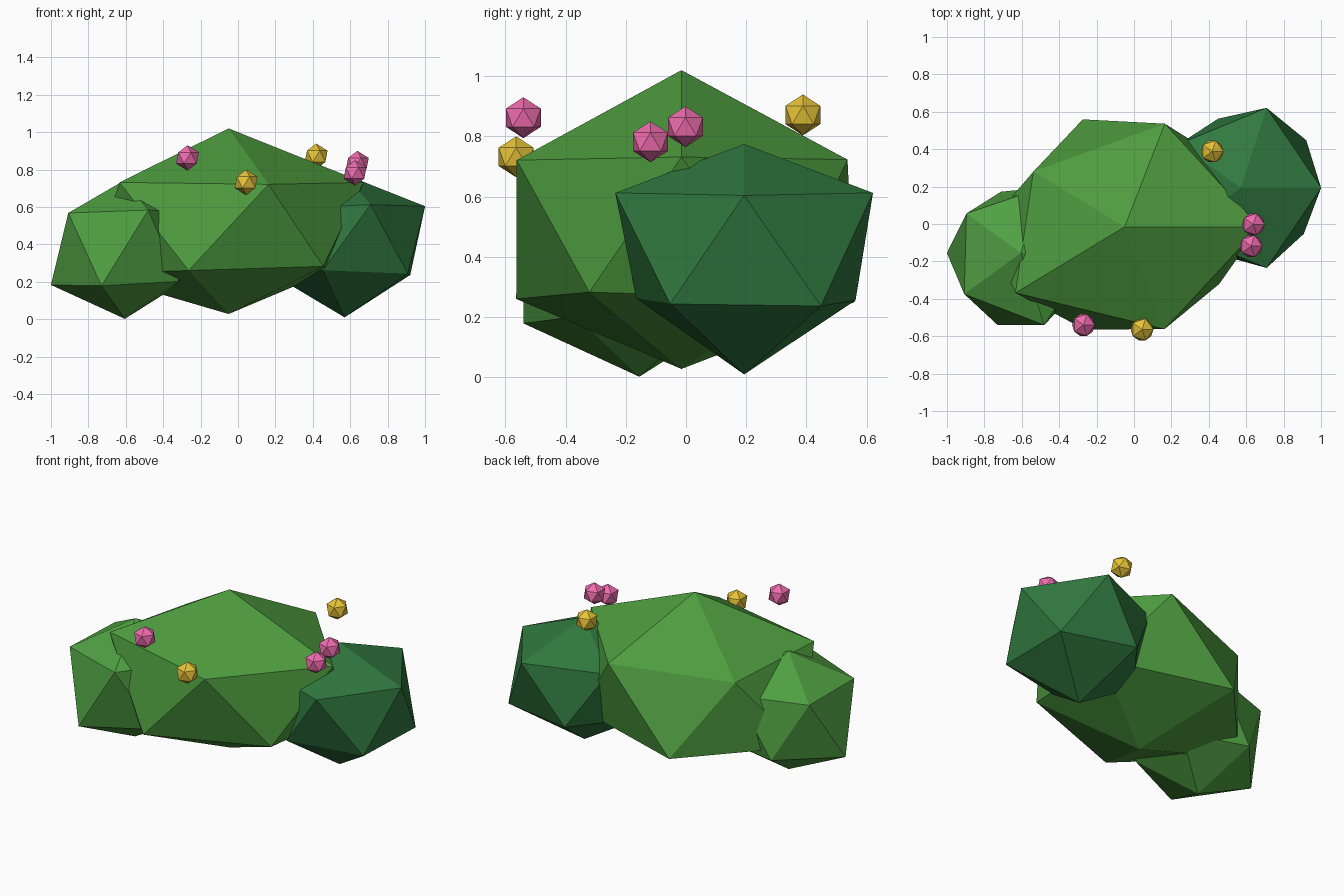
import bpy, bmesh
from mathutils import Vector

if "Cube" in bpy.data.objects:
    bpy.data.objects.remove(bpy.data.objects["Cube"])


def material(name, rgb):
    m = bpy.data.materials.new(name)
    m.diffuse_color = (*rgb, 1)
    m.use_nodes = True
    m.node_tree.nodes["Principled BSDF"].inputs["Base Color"].default_value = m.diffuse_color
    return m


def faceted_ball(name, centre, scale, radii, mat):
    """Icosahedron whose 12 corners (bottom to top) are pushed in or out."""
    bm = bmesh.new()
    bmesh.ops.create_icosphere(bm, subdivisions=1, radius=1)
    for v, r in zip(bm.verts, radii):
        v.co = v.co.normalized() * r * Vector(scale)
    me = bpy.data.meshes.new(name)
    bm.to_mesh(me)
    bm.free()
    me.materials.append(mat)
    ob = bpy.data.objects.new(name, me)
    ob.location = centre
    bpy.context.collection.objects.link(ob)


leaf = material("leaf_green", (0.075, 0.33, 0.05))
light_leaf = material("light_leaf_green", (0.08, 0.35, 0.055))
dark_leaf = material("dark_leaf_green", (0.03, 0.19, 0.05))
pink = material("pink_petal", (0.85, 0.15, 0.42))
yellow = material("yellow_petal", (0.80, 0.55, 0.04))

# Foliage clumps: bottom, lower ring of five, upper ring of five, top
faceted_ball("main_foliage", (-0.05, -0.015, 0.491), (1.2, 1, 0.8),
             [.579, .582, .645, .69, .675, .64, .643, .672, .562, .648, .672, .661], leaf)
faceted_ball("left_foliage", (-0.605, -0.155, 0.381), (1, 1, 1),
             [.379, .40, .452, .442, .385, .42, .453, .418, .402, .41, .42, .363], light_leaf)
faceted_ball("right_foliage", (0.57, 0.193, 0.421), (1, 1, 0.85),
             [.484, .467, .42, .45, .435, .485, .503, .45, .45, .503, .481, .416], dark_leaf)

# Flowers scattered over the bush
flowers = [(pink, (-.27, -.54, .862)), (pink, (.638, -.002, .832)), (pink, (.626, -.118, .782)),
           (yellow, (.043, -.564, .732)), (yellow, (.418, .388, .871))]
for i, (mat, pos) in enumerate(flowers):
    faceted_ball(f"flower_{i + 1}", pos, (1, 1, 1), [.068] * 12, mat)
